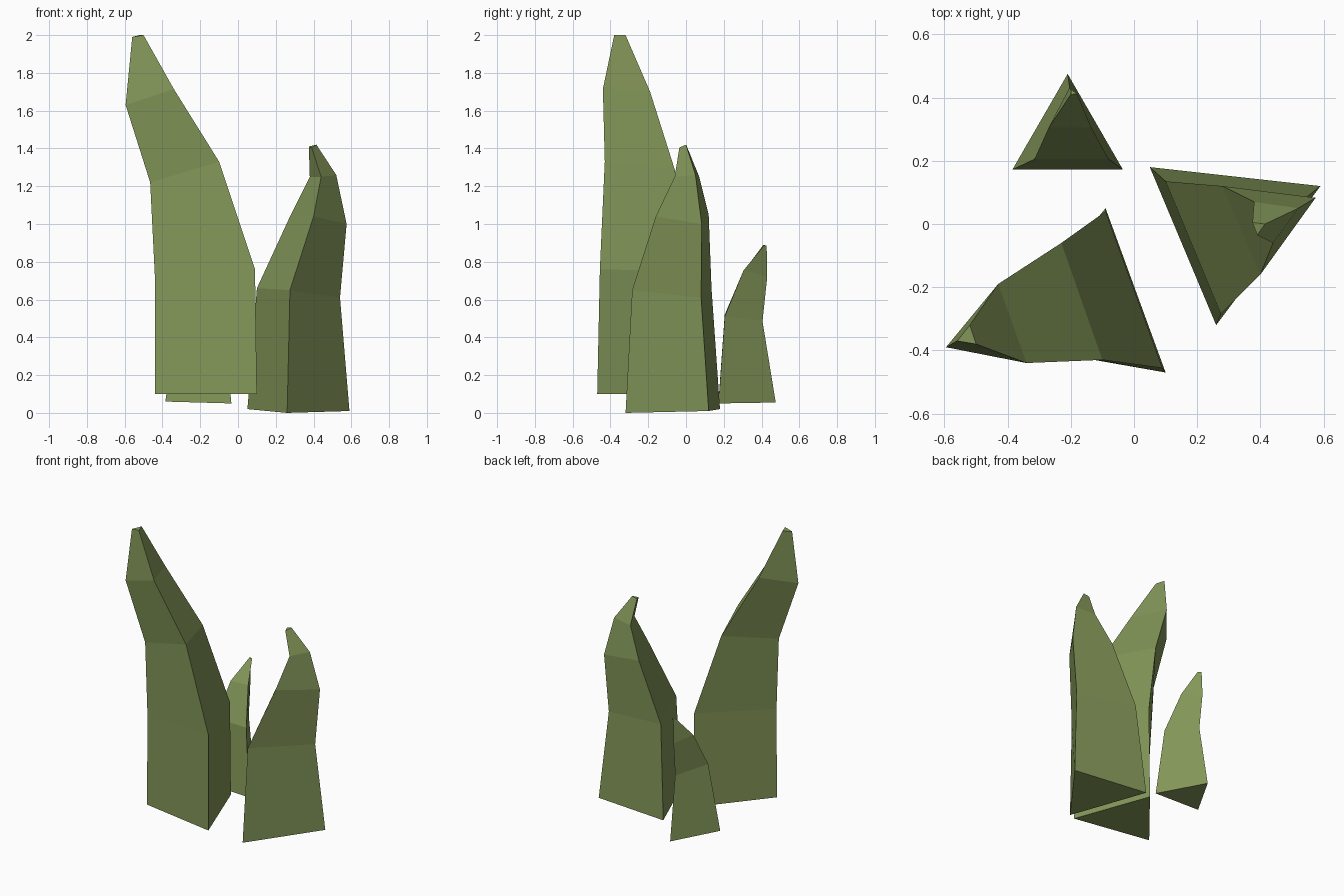
import bpy, bmesh

mat = bpy.data.materials.new("grass_green")
mat.diffuse_color = (0.23, 0.31, 0.10, 1)


def blade(name, *edges):
    """Loft a closed three-sided blade from its three long edges (base to tip)."""
    bm = bmesh.new()
    rings = [[bm.verts.new(p) for p in ring] for ring in zip(*edges)]
    bm.faces.new(rings[0])
    bm.faces.new(rings[-1])
    for lo, hi in zip(rings, rings[1:]):
        for i in range(3):
            j = (i + 1) % 3
            bm.faces.new((lo[i], lo[j], hi[j], hi[i]))
    bmesh.ops.recalc_face_normals(bm, faces=bm.faces)
    me = bpy.data.meshes.new(name)
    bm.to_mesh(me)
    bm.free()
    me.materials.append(mat)
    ob = bpy.data.objects.new(name, me)
    bpy.context.collection.objects.link(ob)


# Tall blade leaning left: back, front and left edges
blade("tall_blade",
      [(-.09, .05, .10), (-.09, .04, .75), (-.23, -.06, 1.29), (-.43, -.19, 1.70), (-.52, -.32, 2.0)],
      [(.10, -.47, .10), (.09, -.456, .76), (-.10, -.43, 1.33), (-.34, -.44, 1.715), (-.50, -.38, 2.0)],
      [(-.44, -.375, .10), (-.44, -.37, .72), (-.465, -.36, 1.22), (-.595, -.39, 1.63), (-.56, -.37, 1.99)])

# Middle blade with a curled tip: back-left, right and front edges
blade("middle_blade",
      [(.05, .18, .02), (.10, .135, .66), (.28, .12, 1.05), (.38, .07, 1.25), (.375, .005, 1.41)],
      [(.59, .12, .01), (.54, .08, .61), (.575, .083, 1.0), (.52, .05, 1.26), (.415, 0, 1.42)],
      [(.26, -.32, 0), (.275, -.285, .65), (.40, -.16, 1.04), (.44, -.06, 1.25), (.39, -.035, 1.405)])

# Short blade at the back: back, left and right edges
blade("short_blade",
      [(-.21, .475, .055), (-.20, .405, .485), (-.205, .43, .72), (-.20, .427, .885)],
      [(-.385, .172, .06), (-.315, .205, .52), (-.27, .305, .75), (-.20, .41, .89)],
      [(-.035, .172, .05), (-.08, .205, .51), (-.135, .305, .755), (-.18, .412, .885)])
